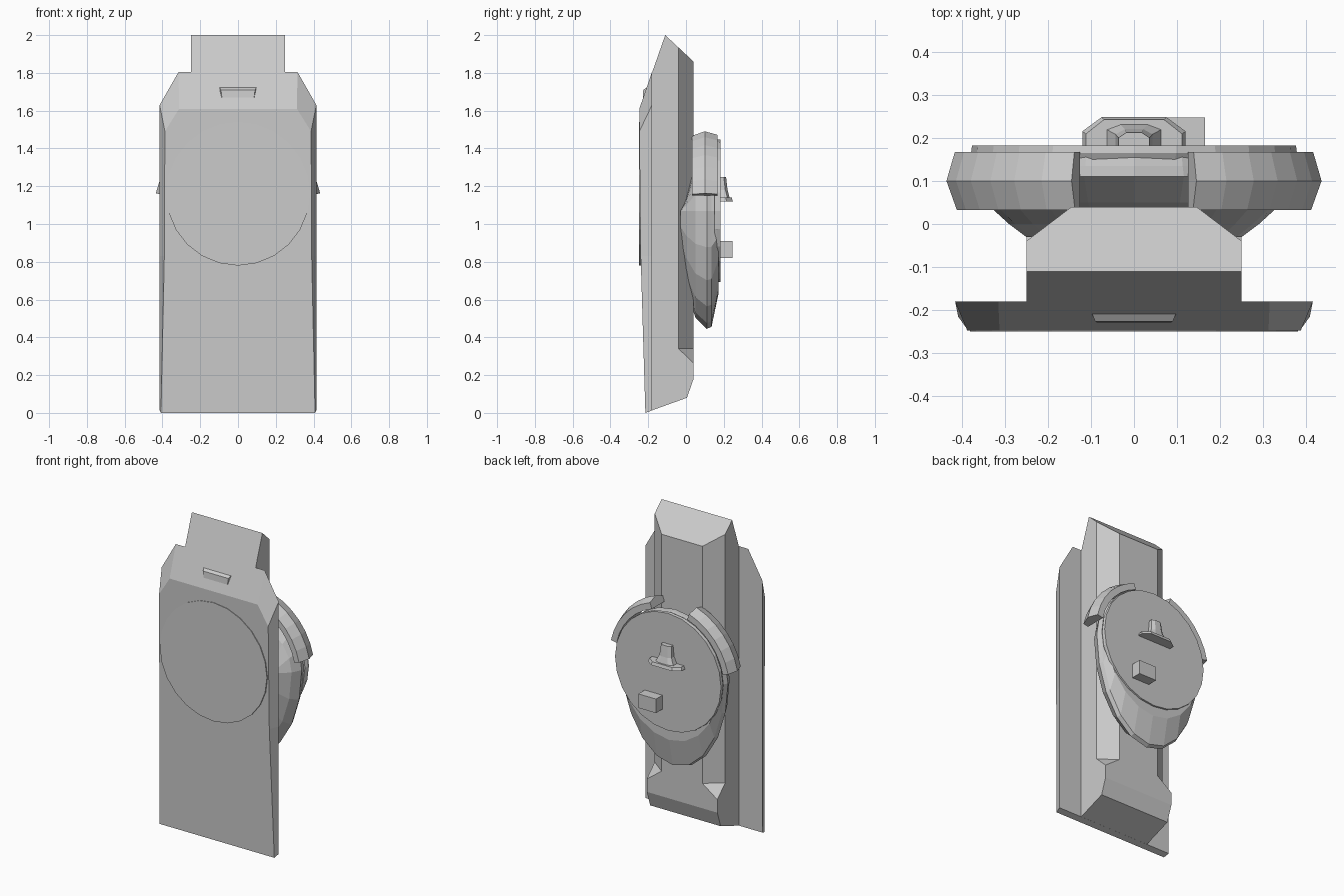
import bpy, bmesh
from math import sin, cos, pi, radians

if "Cube" in bpy.data.objects:
    bpy.data.objects.remove(bpy.data.objects["Cube"])


def make(name, verts, faces):
    mesh = bpy.data.meshes.new(name)
    mesh.from_pydata(verts, [], faces)
    bm = bmesh.new()
    bm.from_mesh(mesh)
    bmesh.ops.recalc_face_normals(bm, faces=bm.faces)
    bm.to_mesh(mesh)
    bm.free()
    ob = bpy.data.objects.new(name, mesh)
    bpy.context.collection.objects.link(ob)
    return ob


def loft(name, rings):
    """Skin a list of equal-length closed rings and cap both ends."""
    n = len(rings[0])
    verts = [p for r in rings for p in r]
    faces = [(k * n + i, k * n + (i + 1) % n, (k + 1) * n + (i + 1) % n, (k + 1) * n + i)
             for k in range(len(rings) - 1) for i in range(n)]
    faces += [tuple(range(n))[::-1], tuple(range(len(verts) - n, len(verts)))]
    return make(name, verts, faces)


def mirrored(half):
    return half + [(-x, y, z) for x, y, z in reversed(half)]


def ring(y, rx, up, down, zc, n):
    """Closed ring in the XZ plane with different upper and lower radii."""
    pts = []
    for i in range(n):
        s = sin(2 * pi * i / n)
        pts.append((rx * cos(2 * pi * i / n), y, zc + s * (up if s > 0 else down)))
    return pts


# Front plate: bevelled slab
front = mirrored([(.408, -.215, 0), (.39, -.24, .83), (.387, -.247, 1.49), (.312, -.247, 1.61)])
back = mirrored([(.415, -.18, .013), (.415, -.18, .83), (.415, -.18, 1.63), (.315, -.18, 1.805)])
loft("front_plate", [front, back])

# Round panel on the plate
loft("round_panel", [ring(y, .38, .38, .38, 1.16, 24) for y in (-.25, -.22)])

# Small ledge on the sloping top
loft("top_ledge", [
    [(-.085, -.229, 1.67), (.085, -.229, 1.67), (.09, -.226, 1.71), (-.09, -.226, 1.71)],
    [(-.105, -.19, 1.66), (.105, -.19, 1.66), (.105, -.19, 1.735), (-.105, -.19, 1.735)]])

# Spine body: side profile extruded across x
profile = [(-.195, .008), (.005, .08), (.04, .18), (.04, 1.86), (-.11, 2), (-.19, 1.772), (-.195, 1.757)]
spine = loft("spine_body", [[(x, y, z) for y, z in profile] for x in (-.25, .25)])

# Vertical chamfers with sloping stops at the bottom
for s in (-1, 1):
    base = [(s * .27, -.055, .34), (s * .125, .055, .34), (s * .27, .055, .235)]
    cutter = loft("chamfer_cutter", [base, [(x, y, 2.2) for x, y, z in base]])
    cutter.hide_render = True
    cutter.hide_set(True)
    mod = spine.modifiers.new("chamfer", 'BOOLEAN')
    mod.operation, mod.solver, mod.object = 'DIFFERENCE', 'EXACT', cutter

# Rear pod: rounded shell hanging below a round lid
ZC = 1.07
shell = [(-.03, .25, .0, .26), (0, .29, .08, .42), (.05, .345, .28, .565), (.11, .375, .375, .625),
         (.135, .365, .375, .615), (.172, .355, .37, .44)]
loft("pod_shell", [ring(y, rx, u, d, ZC, 20) for y, rx, u, d in shell])
loft("pod_lid", [ring(y, r, r, r, ZC, 24) for y, r in ((.15, .37), (.165, .378), (.182, .376))])

# Curved guards around the top of the lid
for s, name in ((1, "guard_right"), (-1, "guard_left")):
    section = [(.385, .032), (.42, .032), (.445, .1), (.425, .167), (.385, .167)]
    arc = []
    for k in range(7):
        a = radians(12 + 59 * k / 6)
        arc.append([(s * r * cos(a), y, ZC + r * sin(a)) for r, y in section])
    loft(name, arc)

# Knob: faceted shelf with a tapered post
shelf = mirrored([(.12, .175, 0), (.12, .215, 0), (.075, .248, 0)])
loft("knob_shelf", [[(x, y, 1.12) for x, y, z in shelf],
                    [(x * .93, y - .006, 1.14) for x, y, z in shelf]])
loft("knob_post", [mirrored([(w, .17, z), (w, y - .012, z), (w * .5, y, z)])
                   for w, y, z in ((.065, .232, 1.135), (.043, .22, 1.18), (.036, .212, 1.25))])

# Small block on the lid
loft("lid_block", [[(x, .17, .82), (x, .247, .82), (x, .247, .91), (x, .17, .91)] for x in (.04, .165)])
